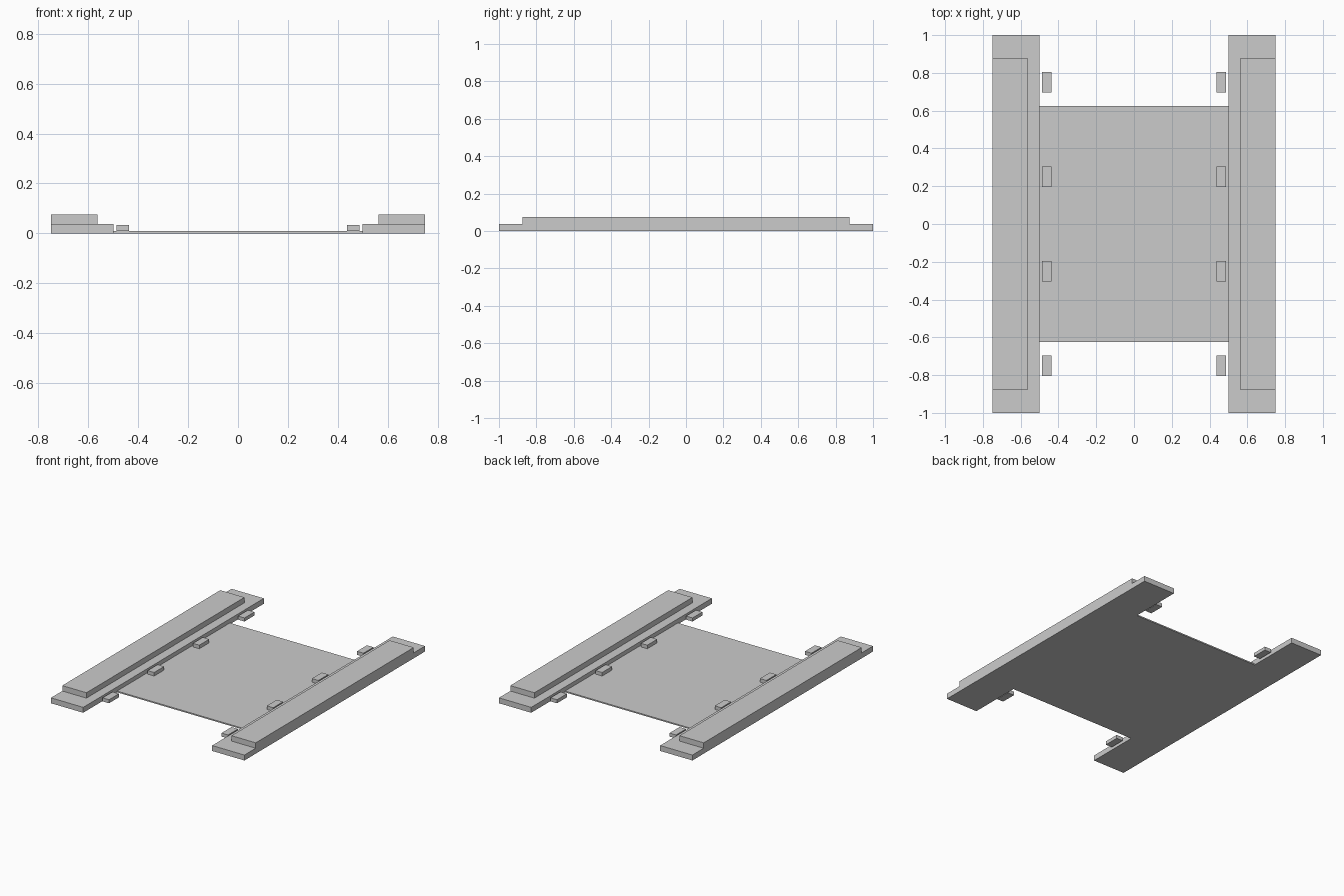
import bpy

if "Cube" in bpy.data.objects:
    bpy.data.objects.remove(bpy.data.objects["Cube"])

grey = bpy.data.materials.new("plain grey")
grey.diffuse_color = (0.6, 0.6, 0.6, 1)
grey.use_nodes = True
grey.node_tree.nodes["Principled BSDF"].inputs["Base Color"].default_value = grey.diffuse_color


def box(name, x, y, z):
    """Box from (min, max) ranges on each axis."""
    bpy.ops.mesh.primitive_cube_add(size=1)
    ob = bpy.context.object
    ob.name = name
    for v in ob.data.vertices:
        v.co = [r[1] if c > 0 else r[0] for c, r in zip(v.co, (x, y, z))]
    ob.data.materials.append(grey)
    return ob


def sided(name, side, x, y, z):
    """Box given for the right side, flipped across x = 0 for the left."""
    return box(name, sorted((side * x[0], side * x[1])), y, z)


# thin floor plate between the rails
box("floor_plate", (-0.5, 0.5), (-0.625, 0.625), (0, 0.009))

for side, label in ((-1, "left"), (1, "right")):
    # stepped side rail: long base with a shorter, narrower step on top
    sided(label + "_rail_base", side, (0.5, 0.75), (-1, 1), (0, 0.038))
    sided(label + "_rail_step", side, (0.5625, 0.75), (-0.875, 0.875), (0.038, 0.076))
    # row of small blocks along the inner edge
    for i in range(4):
        y = -0.75 + 0.5 * i
        sided(f"{label}_small_block_{i + 1}", side, (0.4365, 0.4865),
              (y - 0.055, y + 0.055), (0.009, 0.034))
